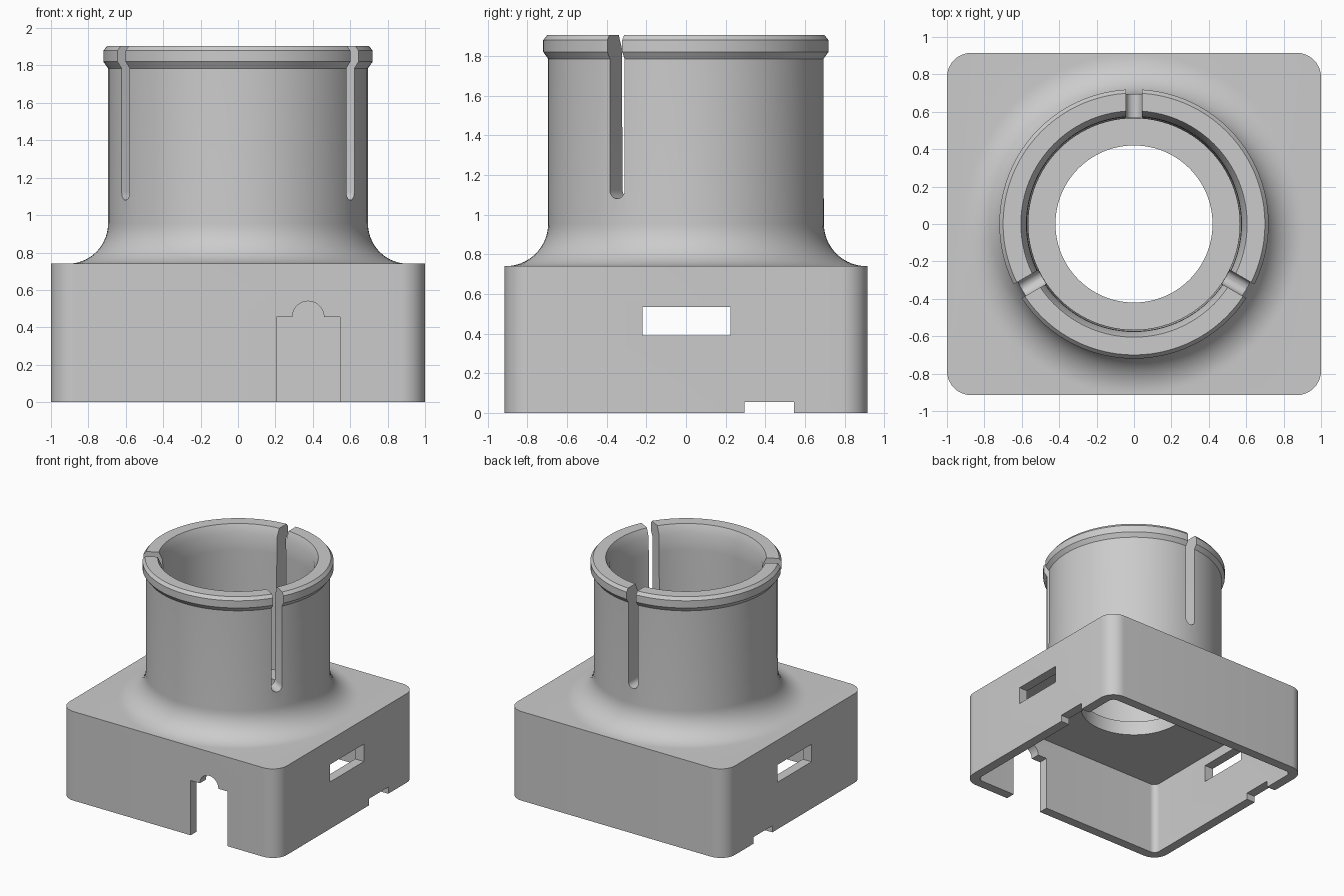
import bpy, bmesh
from math import pi, sin, cos, radians
from mathutils import Matrix, Vector

old = bpy.data.objects.get("Cube")
if old:
    bpy.data.objects.remove(old, do_unlink=True)

grey = bpy.data.materials.new("plain grey")
grey.use_nodes = True
colour = (0.6, 0.6, 0.6, 1)
grey.diffuse_color = colour
grey.node_tree.nodes["Principled BSDF"].inputs["Base Color"].default_value = colour


def finish(name, bm):
    bmesh.ops.remove_doubles(bm, verts=bm.verts, dist=1e-5)
    bmesh.ops.recalc_face_normals(bm, faces=bm.faces)
    mesh = bpy.data.meshes.new(name)
    bm.to_mesh(mesh)
    bm.free()
    obj = bpy.data.objects.new(name, mesh)
    bpy.context.collection.objects.link(obj)
    mesh.materials.append(grey)
    return obj


def arc(cx, cy, r, start, end, steps=10):
    angles = [radians(start + (end - start) * i / steps) for i in range(steps + 1)]
    return [(cx + r * cos(a), cy + r * sin(a)) for a in angles]


def rounded_rect(hx, hy, r):
    pts = []
    for i, (sx, sy) in enumerate([(1, 1), (-1, 1), (-1, -1), (1, -1)]):
        pts += arc(sx * (hx - r), sy * (hy - r), r, 90 * i, 90 * i + 90)
    return pts


def prism(name, pts, low, high, matrix=Matrix()):
    bm = bmesh.new()
    face = bm.faces.new([bm.verts.new((u, v, low)) for u, v in pts])
    new = bmesh.ops.extrude_face_region(bm, geom=[face])["geom"]
    top = [g for g in new if isinstance(g, bmesh.types.BMVert)]
    bmesh.ops.translate(bm, verts=top, vec=(0, 0, high - low))
    bm.transform(matrix)
    return finish(name, bm)


def lathe(name, profile, steps=96):
    bm = bmesh.new()
    verts = [bm.verts.new((r, 0, z)) for r, z in profile]
    edges = [bm.edges.new((verts[i - 1], verts[i])) for i in range(len(verts))]
    bmesh.ops.spin(bm, geom=verts + edges, cent=(0, 0, 0), axis=(0, 0, 1),
                   angle=2 * pi, steps=steps, use_merge=True)
    return finish(name, bm)


def combine(body, tool, operation):
    mod = body.modifiers.new("combine", "BOOLEAN")
    mod.operation, mod.solver, mod.object = operation, "EXACT", tool
    bpy.context.view_layer.objects.active = body
    bpy.ops.object.modifier_apply(modifier=mod.name)
    bpy.data.objects.remove(tool, do_unlink=True)


def facing(degrees):
    """Turn a flat profile upright, extruding outwards in the given direction."""
    return Matrix.Rotation(radians(degrees + 90), 4, "Z") @ Matrix.Rotation(pi / 2, 4, "X")


def rect(u0, u1, v0, v1):
    return [(u0, v0), (u1, v0), (u1, v1), (u0, v1)]


# Square housing with rounded upright corners
housing = prism("socket_housing", rounded_rect(1, 0.915, 0.13), 0, 0.74)

# Round collar with flared foot, snap rim and chamfered mouth
foot = arc(0.91, 0.955, 0.215, 270, 180, 14)
collar = lathe("collar", [(0.565, 0.69), (0.90, 0.69)] + foot + [
    (0.695, 1.785), (0.72, 1.82), (0.72, 1.88), (0.70, 1.905),
    (0.605, 1.905), (0.575, 1.84), (0.573, 1.70), (0.565, 0.95)])
combine(housing, collar, "UNION")

# Hollow underside and round opening in the ceiling
combine(housing, prism("cavity", rounded_rect(0.92, 0.835, 0.05), -0.1, 0.62), "DIFFERENCE")
combine(housing, prism("opening", arc(0, 0, 0.42, 0, 356.25, 95), 0.5, 1.0), "DIFFERENCE")

# Three spring slots in the collar
for angle in (-30, 90, 210):
    slot = arc(0, 1.123, 0.043, 180, 360) + [(0.043, 2.1), (-0.043, 2.1)]
    combine(housing, prism("slot", slot, 0.3, 0.9, facing(angle)), "DIFFERENCE")

# Side windows and shallow bottom notches through both side walls
for pts in (rect(-0.22, 0.225, 0.39, 0.535), rect(0.295, 0.545, -0.1, 0.055)):
    combine(housing, prism("side_cut", pts, -1.2, 1.2, facing(0)), "DIFFERENCE")

# Cable doorway with an arched top in the front wall
door = [(0.205, -0.1), (0.545, -0.1), (0.545, 0.455)]
door += arc(0.375, 0.455, 0.085, 0, 180, 14) + [(0.205, 0.455)]
combine(housing, prism("doorway", door, 0.7, 1.2, facing(-90)), "DIFFERENCE")

# Smooth curves, sharp edges
bpy.ops.object.select_all(action="DESELECT")
housing.select_set(True)
bpy.context.view_layer.objects.active = housing
bpy.ops.object.shade_smooth_by_angle(angle=radians(25))
